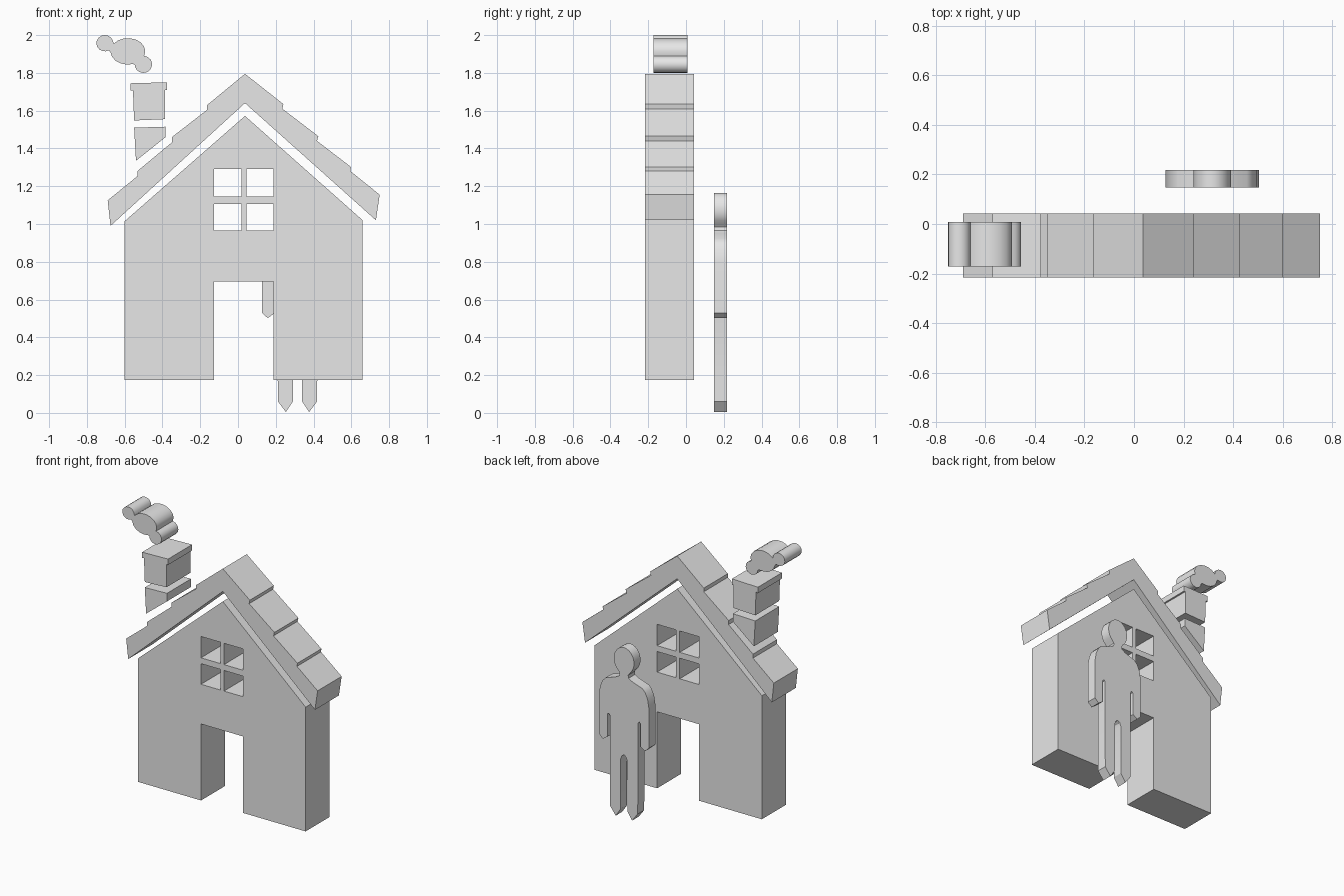
import bpy, bmesh, math

grey = bpy.data.materials.new("plain_grey")
grey.diffuse_color = (0.8, 0.8, 0.8, 1)


def slab(name, loops, y0, y1):
    """Prism from an x-z outline (first loop) with optional holes."""
    bm = bmesh.new()
    edges = []
    for loop in loops:
        vs = [bm.verts.new((x, y0, z)) for x, z in loop]
        edges += [bm.edges.new((vs[i - 1], vs[i])) for i in range(len(vs))]
    bmesh.ops.triangle_fill(bm, use_beauty=True, use_dissolve=False, edges=edges)
    ext = bmesh.ops.extrude_face_region(bm, geom=bm.faces[:], use_keep_orig=True)
    moved = [v for v in ext["geom"] if isinstance(v, bmesh.types.BMVert)]
    bmesh.ops.translate(bm, verts=moved, vec=(0, y1 - y0, 0))
    bmesh.ops.recalc_face_normals(bm, faces=bm.faces[:])
    mesh = bpy.data.meshes.new(name)
    bm.to_mesh(mesh)
    bm.free()
    mesh.materials.append(grey)
    ob = bpy.data.objects.new(name, mesh)
    bpy.context.collection.objects.link(ob)
    bpy.ops.object.select_all(action='DESELECT')
    ob.select_set(True)
    bpy.context.view_layer.objects.active = ob
    bpy.ops.object.shade_smooth_by_angle(angle=math.radians(32))
    return ob


def rect(x0, x1, z0, z1):
    return [(x0, z0), (x1, z0), (x1, z1), (x0, z1)]


def arc(cx, cz, rx, rz, a0, a1, n):
    return [(cx + rx * math.cos(math.radians(a0 + (a1 - a0) * i / n)),
             cz + rz * math.sin(math.radians(a0 + (a1 - a0) * i / n)))
            for i in range(n + 1)]


Y0, Y1 = -0.216, 0.042

# house front with door opening and four window panes
wall = [(-0.60, 0.175), (-0.127, 0.175), (-0.127, 0.695), (0.188, 0.695),
        (0.188, 0.175), (0.66, 0.175), (0.66, 1.02), (0.037, 1.572), (-0.60, 1.015)]
panes = [rect(x0, x1, z0, z1) for x0, x1 in ((-0.127, 0.018), (0.046, 0.188))
         for z0, z1 in ((0.965, 1.105), (1.145, 1.29))]
slab("house_wall", [wall] + panes, Y0, Y1)

# stepped roof
roof = [(-0.675, 0.99), (-0.69, 1.125), (-0.533, 1.253), (-0.533, 1.28),
        (-0.35, 1.432), (-0.35, 1.46), (-0.163, 1.605), (-0.163, 1.63),
        (0.037, 1.795), (0.24, 1.635), (0.235, 1.61), (0.425, 1.465),
        (0.418, 1.44), (0.598, 1.302), (0.595, 1.28), (0.75, 1.155),
        (0.73, 1.02), (0.037, 1.64)]
slab("roof", [roof], Y0, Y1)

# chimney in two pieces
slab("chimney_top", [[(-0.57, 1.745), (-0.375, 1.75), (-0.375, 1.71), (-0.387, 1.71),
                      (-0.387, 1.555), (-0.55, 1.548), (-0.556, 1.708), (-0.57, 1.705)]], Y0, Y1)
slab("chimney_base", [[(-0.55, 1.51), (-0.383, 1.515), (-0.383, 1.46), (-0.54, 1.335)]], Y0, Y1)

# smoke puff: three joined lobes
smoke = (arc(-0.705, 1.957, 0.045, 0.043, 20, 300, 12)
         + arc(-0.583, 1.914, 0.092, 0.07, 185, 285, 5)
         + arc(-0.501, 1.845, 0.046, 0.045, 180, 420, 11)
         + arc(-0.583, 1.914, 0.092, 0.07, -20, 145, 8))
slab("smoke", [smoke], -0.172, 0.009)

# standing figure: half outline from leg slot to head, mirrored about its middle
C = 0.315
half = ([(0, 0.435), (0.015, 0.425), (0.025, 0.40), (0.025, 0.06), (0.062, 0.005),
         (0.103, 0.06), (0.105, 0.20), (0.105, 0.67)]
        + arc(0.115, 0.67, 0.01, 0.018, 135, 45, 2)
        + [(0.125, 0.67), (0.125, 0.525), (0.158, 0.502), (0.188, 0.53), (0.188, 0.80),
           (0.178, 0.86), (0.16, 0.90), (0.14, 0.922), (0.06, 0.95), (0.035, 0.965), (0.032, 0.985)]
        + arc(0, 1.075, 0.076, 0.09, -55, 90, 9))
half[-1] = (0, 1.165)
figure = [(C + x, z) for x, z in half] + [(C - x, z) for x, z in half[-2:0:-1]]
slab("figure", [figure], 0.147, 0.217)
